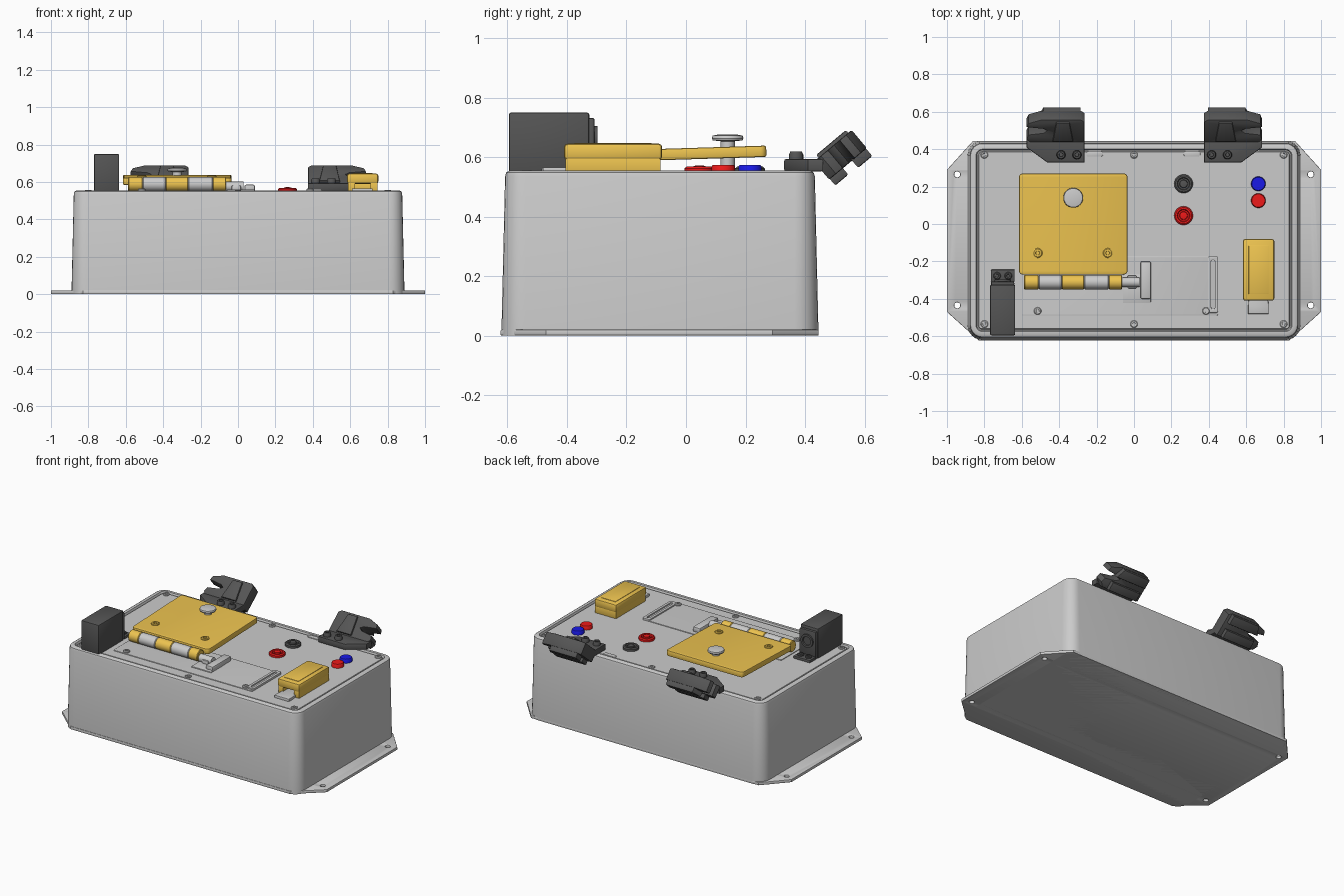
import bpy, bmesh, math
from mathutils import Matrix, Vector

if "Cube" in bpy.data.objects:
    bpy.data.objects.remove(bpy.data.objects["Cube"])

TOP = 0.548


def mat(name, rgb):
    m = bpy.data.materials.new(name)
    m.diffuse_color = (*rgb, 1)
    m.use_nodes = True
    m.node_tree.nodes["Principled BSDF"].inputs["Base Color"].default_value = m.diffuse_color
    return m


YELLOW = mat("yellow", (0.85, 0.55, 0.08))
DARK = mat("dark", (0.09, 0.09, 0.09))
RED = mat("red", (0.85, 0.01, 0.01))
BLUE = mat("blue", (0.01, 0.01, 0.8))


def finish(name, bm, material=None, matrix=None):
    me = bpy.data.meshes.new(name)
    bmesh.ops.recalc_face_normals(bm, faces=bm.faces)
    bm.to_mesh(me)
    bm.free()
    ob = bpy.data.objects.new(name, me)
    bpy.context.collection.objects.link(ob)
    if material:
        me.materials.append(material)
    if matrix:
        ob.matrix_world = matrix
    return ob


def box(name, x, y, z, material=None, bevel=0.008):
    bm = bmesh.new()
    bmesh.ops.create_cube(bm, size=1)
    for v in bm.verts:
        v.co = [lo + (c + 0.5) * (hi - lo) for c, (lo, hi) in zip(v.co, (x, y, z))]
    if bevel:
        bmesh.ops.bevel(bm, geom=bm.edges[:], offset=bevel, segments=2,
                        profile=0.5, affect='EDGES')
    return finish(name, bm, material)


def lathe(name, profile, loc, material=None, axis='Z', n=32):
    """Spin a (radius, height) profile round an axis."""
    bm = bmesh.new()
    rings = [[bm.verts.new((r * math.cos(2 * math.pi * i / n),
                            r * math.sin(2 * math.pi * i / n), h)) for i in range(n)]
             for r, h in profile]
    skin(bm, rings)
    rot = {'Z': Matrix(), 'X': Matrix.Rotation(math.pi / 2, 4, 'Y'),
           'Y': Matrix.Rotation(-math.pi / 2, 4, 'X')}[axis]
    return finish(name, bm, material, Matrix.Translation(loc) @ rot)


def skin(bm, rings):
    n = len(rings[0])
    for a, b in zip(rings, rings[1:]):
        for i in range(n):
            j = (i + 1) % n
            bm.faces.new((a[i], a[j], b[j], b[i]))
    bm.faces.new(rings[0])
    bm.faces.new(rings[-1])


def round_rect(x0, x1, y0, y1, r, seg=6):
    pts = []
    for k, (cx, cy) in enumerate(((x1 - r, y1 - r), (x0 + r, y1 - r),
                                  (x0 + r, y0 + r), (x1 - r, y0 + r))):
        for i in range(seg + 1):
            a = math.pi / 2 * (k + i / seg)
            pts.append((cx + r * math.cos(a), cy + r * math.sin(a)))
    return pts


def prism(name, outline, z0, z1, material=None, bevel=0.006, holes=(), matrix=None):
    """Extrude a flat outline, with optional holes, by way of a 2D curve."""
    cu = bpy.data.curves.new(name, 'CURVE')
    cu.dimensions, cu.fill_mode = '2D', 'BOTH'
    cu.extrude, cu.bevel_depth = (z1 - z0) / 2 - bevel, bevel
    cu.bevel_resolution, cu.offset = 1, -bevel
    for pts in (outline, *holes):
        sp = cu.splines.new('POLY')
        sp.points.add(len(pts) - 1)
        for p, (x, y) in zip(sp.points, pts):
            p.co = (x, y, 0, 1)
        sp.use_cyclic_u = True
    tmp = bpy.data.objects.new(name + "_curve", cu)
    bpy.context.collection.objects.link(tmp)
    bpy.context.view_layer.update()
    bm = bmesh.new()
    bm.from_mesh(tmp.to_mesh())
    bpy.data.objects.remove(tmp)
    bmesh.ops.remove_doubles(bm, verts=bm.verts, dist=0.0002)
    bmesh.ops.translate(bm, verts=bm.verts, vec=(0, 0, (z0 + z1) / 2))
    return finish(name, bm, material, matrix)


def screw(name, x, y, z=TOP, r=0.02, h=0.012, material=None):
    lathe(name, [(r, -0.01), (r, h * 0.6), (r * 0.8, h), (r * 0.45, h), (r * 0.4, h * 0.4)],
          (x, y, z), material, n=20)


# Case body with a raised rim around the lid panel
bm = bmesh.new()
rings = []
for inset, z in ((0, 0), (0, 0.02), (0.012, 0.535), (0.016, 0.548), (0.026, 0.554),
                 (0.045, 0.554), (0.05, 0.54), (0.056, 0.54), (0.06, TOP)):
    pts = round_rect(-0.89 + inset, 0.89 - inset, -0.62 + inset, 0.445 - inset, 0.08 - inset)
    rings.append([bm.verts.new((x, y, z)) for x, y in pts])
skin(bm, rings)
finish("case_body", bm)

# Base flange with four mounting holes
half = [(0.83, -0.623), (1.0, -0.47), (1.0, 0.29), (0.86, 0.445)]
hole_xy = [(s * 0.945, y) for s in (-1, 1) for y in (-0.435, 0.265)]
prism("base_flange", half + [(-x, y) for x, y in reversed(half)], 0, 0.02, bevel=0.004,
      holes=[round_rect(x - .016, x + .016, y - .016, y + .016, .016) for x, y in hole_xy])

# Lid screws and slots
for x in (-0.8, 0, 0.8):
    for y in (-0.535, 0.37):
        screw("lid_screw", x, y, h=0.008)
for x in (-0.21, 0.31):
    prism("lid_slot", round_rect(x - .045, x + .045, .36, .39, .014), .54, .554, bevel=.002)

# Hinge base plate
prism("hinge_base", round_rect(-0.6, 0.45, -0.49, -0.17, 0.01), 0.54, 0.553, bevel=0.002)
for x in (-0.515, 0.385):
    screw("hinge_base_screw", x, -0.465, 0.553)

# Yellow foot plate, tilted slightly up to the back
tilt = Matrix.Translation((-0.325, 0, 0.61)) @ Matrix.Rotation(math.radians(1.8), 4, 'X')
prism("foot_plate", round_rect(-0.29, 0.29, -0.27, 0.27, 0.02), -0.018, 0.02, YELLOW,
      matrix=tilt)
for x in (-0.515, -0.14):
    screw("foot_plate_screw", x, -0.155, 0.624, 0.026, 0.01, YELLOW)
lathe("plate_knob", [(.024, 0), (.024, .105), (.05, .108), (.053, .115), (.05, .124),
                     (.03, .128)], (-0.325, 0.14, TOP))

# Striped hinge barrel
cuts = [-0.588, -0.51, -0.385, -0.267, -0.134, -0.064]
for i, (a, b) in enumerate(zip(cuts, cuts[1:])):
    lathe("hinge_knuckle", [(.034, 0), (.038, .004), (.038, b - a - .004), (.034, b - a)],
          (a, -0.311, 0.588), None if i % 2 else YELLOW, 'X')

# Shaft and catch beside the hinge
lathe("hinge_shaft", [(.026, 0), (.026, .1)], (-0.07, -0.311, 0.575), axis='X')
box("catch_base", (-0.06, 0.09), (-0.42, -0.27), (0.54, 0.56), bevel=.004)
box("shaft_collar", (-0.035, 0.015), (-0.345, -0.275), (0.55, 0.582))
box("catch_block", (0.035, 0.09), (-0.4, -0.2), (0.55, 0.585))
prism("slot_guide", round_rect(.395, .45, -.475, -.17, .012), .55, .562, bevel=.002,
      holes=[round_rect(.413, .432, -.455, -.19, .009)])

# Dark upright box with a footed end
box("tall_box", (-0.77, -0.635), (-0.595, -0.325), (0.545, 0.75), DARK)
box("tall_box_end", (-0.765, -0.64), (-0.33, -0.307), (0.545, 0.732), DARK)
box("tall_box_foot", (-0.765, -0.638), (-0.31, -0.243), (0.54, 0.565), DARK, 0.006)
lathe("end_ring", [(.045, 0), (.045, .012), (.03, .012), (.028, .004)],
      (-0.702, -0.309, 0.66), DARK, 'Y')
for x in (-0.732, -0.672):
    screw("tall_box_foot_screw", x, -0.277, 0.565, material=DARK)

# Push buttons and indicator lamps
for name, y, m in (("red_button", 0.045, RED), ("dark_button", 0.215, DARK)):
    lathe(name, [(.05, -.01), (.05, .014), (.043, .02), (.034, .02), (.03, .01),
                 (.022, .01), (.02, .022), (.008, .024)], (0.265, y, TOP), m)
for name, y, m in (("blue_lamp", 0.215, BLUE), ("red_lamp", 0.125, RED)):
    lathe(name, [(.039, -.01), (.039, .02), (.035, .026)], (0.665, y, TOP), m)

# Yellow switch housing with a tongue
box("switch_top", (0.583, 0.75), (-0.41, -0.08), (0.59, 0.645), YELLOW, 0.012)
prism("switch_base", [(.588, -.405), (.625, -.405), (.625, -.3), (.708, -.3), (.708, -.405),
                      (.745, -.405), (.745, -.085), (.588, -.085)], .545, .598, YELLOW, .004)
box("switch_inset", (0.613, 0.72), (-0.375, -0.115), (0.62, 0.648), YELLOW, 0.003)
prism("switch_tongue", [(.625, -.3), (.708, -.3), (.72, -.44), (.72, -.48), (.61, -.48),
                        (.61, -.44)], .54, .565, bevel=.003)

# Pair of mirrored tilted jaw brackets on the back edge
for side, x0 in ((-1, -0.265), (1, 0.375)):
    flip = lambda pts: [(side * u, v) for u, v in pts]
    at = Matrix.Translation((x0, 0, 0))
    prism("bracket_foot", flip([(0, .33), (.2, .33), (.31, .41), (.31, .46), (0, .46)]),
          .552, .593, DARK, matrix=at)
    for u in (0.04, 0.125):
        screw("bracket_bolt", x0 + side * u, 0.37, 0.593, 0.024, 0.026, DARK)
    lean = Matrix.Translation((x0, 0.43, 0.585)) @ Matrix.Rotation(math.radians(40), 4, 'X')
    prism("bracket_jaw", flip([(0, 0), (.29, 0), (.31, .03), (.3, .06), (.22, .072),
                               (.2, .087), (.22, .1), (.31, .112), (.3, .14), (.23, .165),
                               (.02, .165), (0, .15)]), -.08, 0, DARK, matrix=lean)
    prism("jaw_lower_pad", flip([(.03, .003), (.25, .003), (.25, .06), (.03, .06)]),
          -.108, -.07, DARK, matrix=lean)
    prism("jaw_upper_pad", flip([(.02, .1), (.25, .1), (.22, .162), (.02, .162)]),
          -.112, -.07, DARK, matrix=lean)
    prism("jaw_rib", flip([(.06, .02), (.17, .02), (.15, .15), (.08, .15)]),
          -.02, .012, DARK, matrix=lean)

# Smooth shading with sharp edges kept
bpy.ops.object.select_all(action='SELECT')
bpy.context.view_layer.objects.active = bpy.data.objects["case_body"]
bpy.ops.object.shade_smooth_by_angle(angle=math.radians(35))
